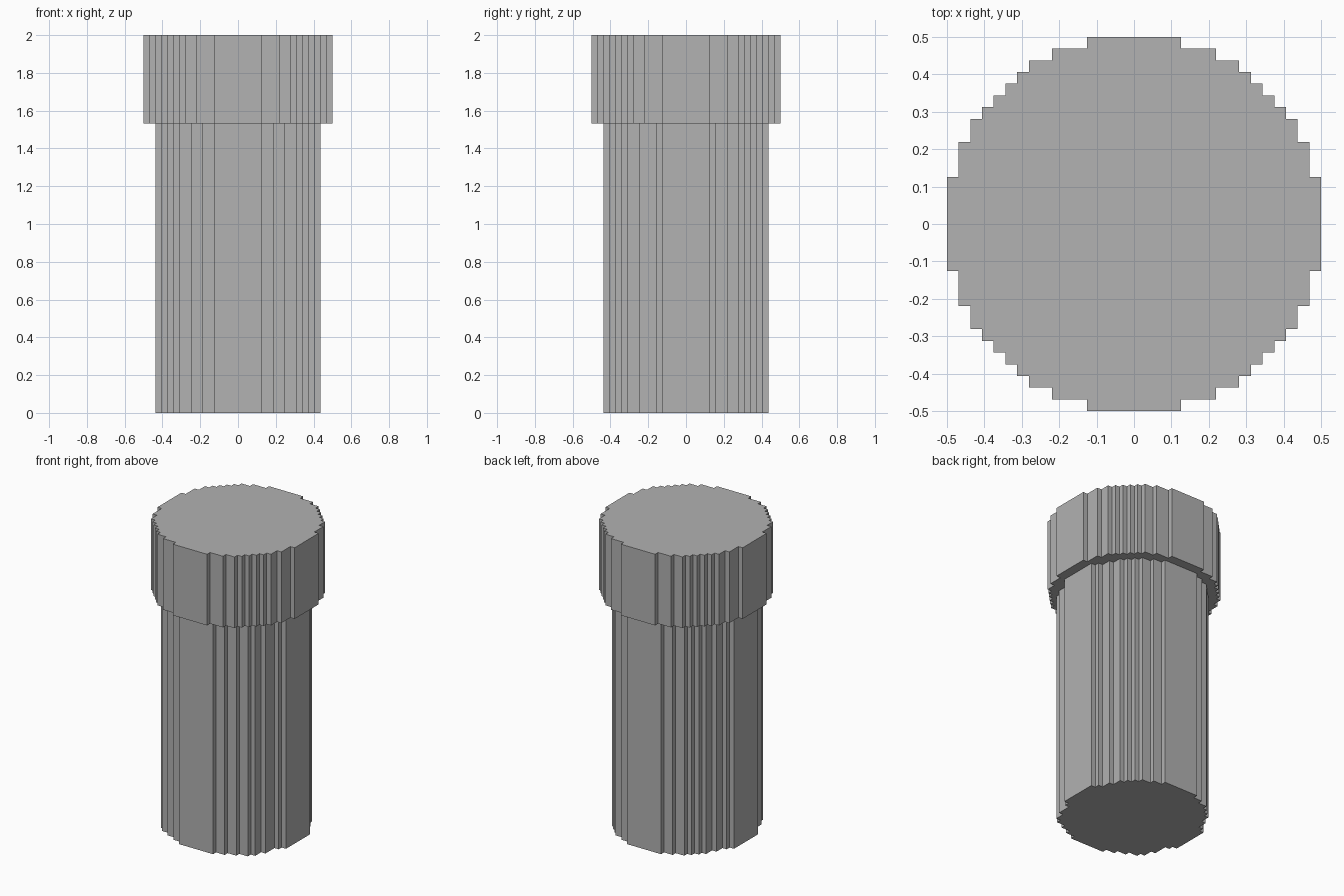
import bpy
import bmesh

cube = bpy.data.objects.get("Cube")
if cube:
    bpy.data.objects.remove(cube, do_unlink=True)

STEP = 1 / 32  # size of one stair step

grey = bpy.data.materials.new("plain grey")
grey.use_nodes = True
grey.diffuse_color = (0.445, 0.445, 0.445, 1)
grey.node_tree.nodes["Principled BSDF"].inputs["Base Color"].default_value = grey.diffuse_color


def quadrant(corners):
    """Stair outline from the +y side round to the +x side, inner corners included."""
    points = []
    for i, (x, y) in enumerate(corners):
        if i:
            points.append((corners[i - 1][0], y))
        points.append((x, y))
    return points


def stepped_cylinder(name, back, front, bottom, top):
    """Extrude a stepped round outline, mirrored left to right."""
    right_half = quadrant(back) + [(x, -y) for x, y in reversed(quadrant(front))]
    outline = right_half + [(-x, y) for x, y in reversed(right_half)]
    bm = bmesh.new()
    face = bm.faces.new([bm.verts.new((x * STEP, y * STEP, bottom)) for x, y in outline])
    extruded = bmesh.ops.extrude_face_region(bm, geom=[face], use_keep_orig=True)
    verts = [g for g in extruded["geom"] if isinstance(g, bmesh.types.BMVert)]
    bmesh.ops.translate(bm, verts=verts, vec=(0, 0, top - bottom))
    bmesh.ops.recalc_face_normals(bm, faces=bm.faces)
    mesh = bpy.data.meshes.new(name)
    bm.to_mesh(mesh)
    bm.free()
    mesh.materials.append(grey)
    obj = bpy.data.objects.new(name, mesh)
    bpy.context.collection.objects.link(obj)
    return obj


# Outer stair corners of one quarter, counted in steps
cap_steps = [(4, 16), (7, 15), (9, 14), (10, 13), (11, 12),
             (12, 11), (13, 10), (14, 9), (15, 7), (16, 4)]
shaft_back = [(4, 14), (6, 13), (8, 12), (9, 11), (10, 10),
              (11, 9), (12, 7), (13, 5), (14, 4)]
shaft_front = [(4, 14), (6, 13), (8, 12), (10, 11),
               (11, 10), (12, 8), (13, 5), (14, 4)]

CAP_BOTTOM = 49 * STEP

# Shaft and wider cap
stepped_cylinder("shaft", shaft_back, shaft_front, 0, CAP_BOTTOM)
stepped_cylinder("cap", cap_steps, cap_steps, CAP_BOTTOM, 2)
